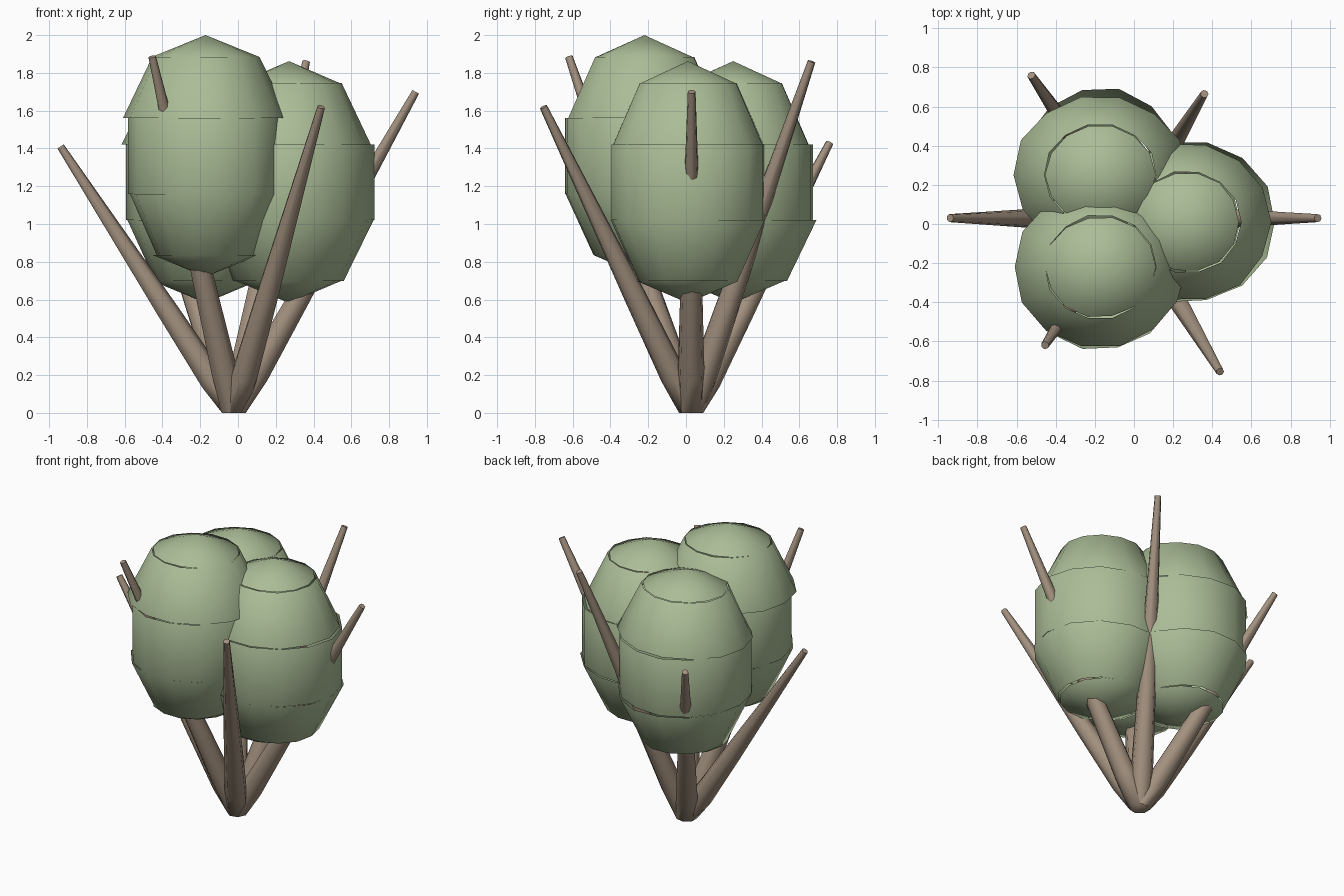
import bpy, bmesh, math, random
from mathutils import Vector

if "Cube" in bpy.data.objects:
    bpy.data.objects.remove(bpy.data.objects["Cube"])

random.seed(4)


def material(name, rgb):
    m = bpy.data.materials.new(name)
    m.diffuse_color = (*rgb, 1)
    m.use_nodes = True
    m.node_tree.nodes["Principled BSDF"].inputs["Base Color"].default_value = m.diffuse_color
    return m


LEAF = material("leaf_green", (0.41, 0.51, 0.31))
WOOD = material("bark_brown", (0.36, 0.28, 0.21))


def finish(bm, name, mat):
    me = bpy.data.meshes.new(name)
    bm.to_mesh(me)
    bm.free()
    me.materials.append(mat)
    ob = bpy.data.objects.new(name, me)
    bpy.context.collection.objects.link(ob)
    bpy.ops.object.select_all(action='DESELECT')
    ob.select_set(True)
    bpy.context.view_layer.objects.active = ob
    bpy.ops.object.shade_smooth_by_angle(angle=math.radians(60))
    return ob


# Tapered branch: flat ring on the ground, then rings square to the axis
def branch(name, tip, sides=7):
    base, tip = Vector((-0.025, 0.027, 0)), Vector(tip)
    axis = (tip - base).normalized()
    bm = bmesh.new()
    rings = []
    for t, r in ((0, 0.066), (0.12, 0.072), (0.38, 0.060), (1, 0.021)):
        turn = Vector((0, 0, 1)).rotation_difference(axis if t else Vector((0, 0, 1)))
        c = base.lerp(tip, t)
        rings.append([bm.verts.new(c + turn @ Vector((r * math.cos(a), r * math.sin(a), 0)))
                      for a in (math.tau * k / sides for k in range(sides))])
    for lo, hi in zip(rings, rings[1:]):
        for k in range(sides):
            n = (k + 1) % sides
            bm.faces.new((lo[k], lo[n], hi[n], hi[k]))
    bm.faces.new(rings[0][::-1])
    bm.faces.new(rings[-1])
    finish(bm, name, WOOD)


# Leaf clump: egg of separate overlapping bands, each slightly oval (x, y stretch)
def clump(name, centre, stretch, segs=14):
    c = Vector(centre)
    profile = [(-0.64, 0), (-0.525, 0.275), (-0.2, 0.427),
               (0.2, 0.427), (0.525, 0.275), (0.64, 0)]
    bm = bmesh.new()
    for lower, upper, (sx, sy) in zip(profile, profile[1:], stretch):
        wobble = [random.uniform(0.985, 1.015) for _ in range(segs)]
        pair = []
        for z, r in (lower, upper):
            if r == 0:
                pair.append([bm.verts.new(c + Vector((0, 0, z)))] * segs)
                continue
            pair.append([bm.verts.new(c + Vector((
                sx * r * w * math.cos(math.tau * k / segs),
                sy * r * w * math.sin(math.tau * k / segs), z)))
                for k, w in enumerate(wobble)])
        lo, hi = pair
        for k in range(segs):
            n = (k + 1) % segs
            bm.faces.new(list(dict.fromkeys((lo[k], lo[n], hi[n], hi[k]))))
    me = finish(bm, name, LEAF).data
    # shade all bands as one continuous rounded egg
    normals = []
    for v in me.vertices:
        d = v.co - c
        normals.append(Vector((d.x / 0.2, d.y / 0.2, d.z / 0.41)).normalized())
    me.normals_split_custom_set_from_vertices(normals)


# Six branches fanned out at sixty degree steps
tips = [(0.94, 0.03, 1.70), (0.36, 0.665, 1.86), (-0.525, 0.76, 1.43),
        (-0.94, 0.03, 1.41), (-0.455, -0.62, 1.885), (0.44, -0.755, 1.62)]
for i, tip in enumerate(tips):
    branch(f"branch_{i + 1}", tip)

# Three leaf clumps, band stretches listed from bottom to top
clump("leaf_clump_right", (0.27, 0.01, 1.222),
      [(1, 1), (1.06, 0.97), (1.06, 0.96), (1.01, 0.95), (0.97, 0.93)])
clump("leaf_clump_back", (-0.172, 0.25, 1.222),
      [(1, 1), (0.98, 1.05), (1.0, 1.0), (1.04, 0.95), (1.02, 0.94)])
clump("leaf_clump_front", (-0.172, -0.22, 1.36),
      [(1, 1), (0.95, 1.0), (0.95, 1.0), (1.03, 0.97), (1.03, 0.94)])
